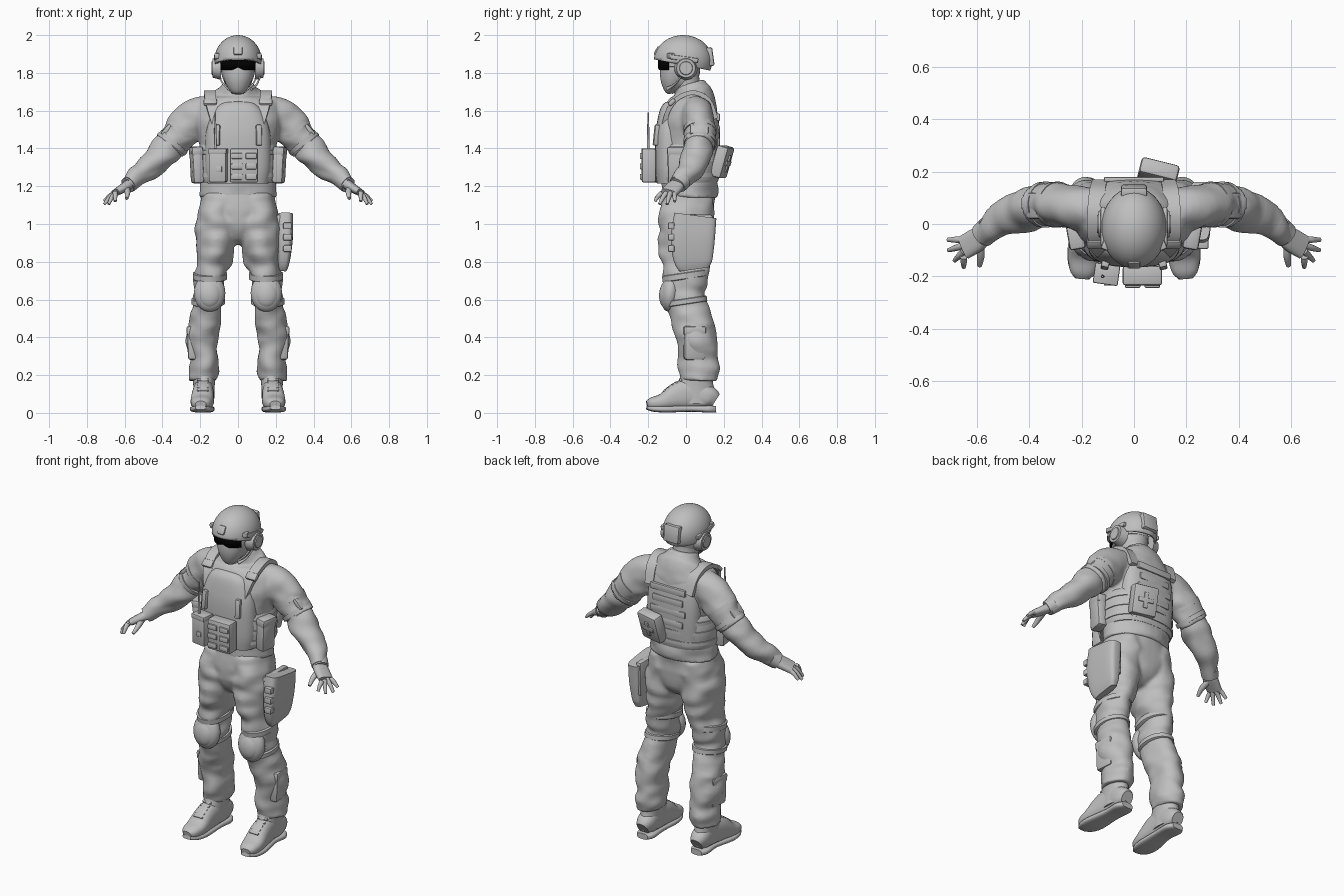
import bpy, bmesh, math
from mathutils import Vector, Matrix, Euler, noise

cube = bpy.data.objects.get("Cube")
if cube:
    bpy.data.objects.remove(cube)


def material(name, rgb):
    mat = bpy.data.materials.new(name)
    mat.use_nodes = True
    mat.diffuse_color = (*rgb, 1)
    mat.node_tree.nodes["Principled BSDF"].inputs["Base Color"].default_value = (*rgb, 1)
    return mat


GREY = material("uniform grey", (.52, .52, .52))
BLACK = material("visor black", (0, 0, 0))
X, Y, Z = Vector((1, 0, 0)), Vector((0, 1, 0)), Vector((0, 0, 1))


def finish(name, bm, mirror=False, mat=GREY, thickness=0):
    """Turn a bmesh into a smooth-shaded object, optionally mirrored in x."""
    bmesh.ops.recalc_face_normals(bm, faces=bm.faces)
    mesh = bpy.data.meshes.new(name)
    bm.to_mesh(mesh)
    bm.free()
    mesh.materials.append(mat)
    mesh.polygons.foreach_set("use_smooth", [True] * len(mesh.polygons))
    mesh.set_sharp_from_angle(angle=math.radians(40))
    obj = bpy.data.objects.new(name, mesh)
    bpy.context.collection.objects.link(obj)
    if thickness:
        obj.modifiers.new("Thickness", "SOLIDIFY").thickness = thickness
    if mirror:
        obj.modifiers.new("Mirror", "MIRROR").use_mirror_merge = False
    return obj


def fuse(*parts):
    """Join overlapping cloth parts, mirror them and blend them into one skin."""
    whole = parts[0]
    with bpy.context.temp_override(active_object=whole, object=whole, selected_objects=parts,
                                   selected_editable_objects=parts):
        bpy.ops.object.join()
    whole.modifiers.new("Mirror", "MIRROR").use_mirror_merge = False
    remesh = whole.modifiers.new("Fuse", "REMESH")
    remesh.mode, remesh.voxel_size, remesh.use_smooth_shade = "VOXEL", .01, True
    soften = whole.modifiers.new("Soften", "SMOOTH")
    soften.factor, soften.iterations = .5, 5


def placed(center, size, rot):
    turn = Euler([math.radians(a) for a in rot]).to_matrix().to_4x4()
    return Matrix.Translation(center) @ turn @ Matrix.Diagonal((*size, 1))


def box(name, center, size, rot=(0, 0, 0), bevel=.01, mirror=False):
    bm = bmesh.new()
    bmesh.ops.create_cube(bm, size=1, matrix=placed(center, size, rot))
    bmesh.ops.bevel(bm, geom=bm.edges[:], offset=bevel, segments=2, profile=.5, affect="EDGES")
    return finish(name, bm, mirror)


def blob(name, center, radii, rot=(0, 0, 0), mirror=False):
    bm = bmesh.new()
    bmesh.ops.create_uvsphere(bm, u_segments=28, v_segments=16, radius=1, matrix=placed(center, radii, rot))
    return finish(name, bm, mirror)


def disc(name, center, radius, depth):
    """Mirrored round part whose axis runs along x."""
    bm = bmesh.new()
    bmesh.ops.create_cone(bm, cap_ends=True, segments=24, radius1=radius, radius2=radius * .8,
                          depth=depth, matrix=placed(center, (1, 1, 1), (0, 90, 0)))
    return finish(name, bm, True)


def spline(a, b, c, d, t):
    return (b * 2 + (c - a) * t + (a * 2 - b * 5 + c * 4 - d) * t * t + (b * 3 - a - c * 3 + d) * t ** 3) / 2


def tube(name, stations, ref=Y, sides=32, steps=5, power=2, folds=0, mirror=False):
    """Loft smooth rings through stations of (x, y, z, radius, radius)."""
    pts = [Vector(s) for s in stations]
    pts = [pts[0]] + pts + [pts[-1]]
    path = [spline(*pts[i:i + 4], k / steps) for i in range(len(pts) - 3) for k in range(steps)] + [pts[-1]]
    bm, rings = bmesh.new(), []
    for i, p in enumerate(path):
        tangent = (path[min(i + 1, len(path) - 1)] - path[max(i - 1, 0)]).to_3d().normalized()
        side = tangent.cross(ref).normalized()
        up = side.cross(tangent)
        ring = []
        for k in range(sides):
            a = math.tau * (k + .5) / sides
            c, s = math.cos(a), math.sin(a)
            if sides == 4:
                c, s = math.copysign(1, c), math.copysign(1, s)
            else:
                c, s = [math.copysign(abs(v) ** (2 / power), v) for v in (c, s)]
            offset = side * c * p[3] + up * s * p[4]
            co = p.to_3d() + offset
            if folds:
                co += offset.normalized() * folds * noise.noise(Vector((co.x * 9, co.y * 9, co.z * 16)))
            ring.append(bm.verts.new(co))
        rings.append(ring)
    for lower, upper in zip(rings, rings[1:]):
        for k in range(sides):
            n = (k + 1) % sides
            bm.faces.new((lower[k], lower[n], upper[n], upper[k]))
    bm.faces.new(rings[0])
    bm.faces.new(rings[-1])
    return finish(name, bm, mirror)


def band(name, center, rx, ry, height, tilt=0, power=2, mirror=False):
    """Short strap wrapped round a limb; tilt leans its axis."""
    x, y, z = center
    h = height / 2
    rows = [(-h, .95), (-h * .8, 1), (h * .8, 1), (h, .95)]
    return tube(name, [(x, y - d * tilt, z + d, rx * k, ry * k) for d, k in rows],
                steps=1, power=power, mirror=mirror)


# Clothing
jacket = tube("jacket", [(0, .02, 1.14, .207, .143), (0, .02, 1.22, .2, .147), (0, .015, 1.35, .2, .15),
                         (0, .01, 1.45, .21, .155), (0, .02, 1.55, .23, .15), (0, .035, 1.63, .215, .13),
                         (0, .04, 1.68, .15, .105), (0, .03, 1.71, .1, .09), (0, .02, 1.745, .08, .08)], folds=.01)
sleeve = tube("upper_sleeve", [(.14, .05, 1.6, .09, .09), (.25, .07, 1.54, .1, .088), (.32, .075, 1.46, .09, .082),
                               (.365, .072, 1.41, .087, .082)], folds=.014)
fuse(jacket, sleeve)
seat = tube("trousers", [(0, .02, 1.2, .185, .135), (0, .01, 1.08, .2, .142), (0, .01, 1, .2, .14),
                         (0, .01, .93, .13, .11), (0, .01, .89, .06, .06)], folds=.01)
leg = tube("trouser_leg", [(.09, .015, 1.14, .1, .13), (.11, .005, 1.02, .112, .15), (.117, 0, .92, .107, .145),
                           (.13, 0, .8, .091, .13), (.148, 0, .72, .084, .115), (.154, -.01, .64, .082, .108),
                           (.163, .015, .54, .08, .104), (.18, .05, .42, .085, .11), (.18, .065, .3, .077, .107),
                           (.18, .07, .21, .078, .108), (.18, .07, .17, .07, .095)], folds=.02)
fuse(seat, leg)
tube("forearm_sleeves", [(.33, .07, 1.45, .07, .07), (.38, .065, 1.39, .08, .078), (.44, .045, 1.33, .075, .075),
                         (.52, .005, 1.26, .056, .062), (.58, -.04, 1.21, .042, .047)], folds=.016, mirror=True)
tube("sleeve_cuffs", [(.555, -.02, 1.23, .046, .05), (.585, -.045, 1.205, .042, .046)], mirror=True)
for i, x in enumerate((.29, .335)):
    z = 1.52 - i * .06
    tube(f"arm_strap_{i}", [(x, .074, z - .02, .096 - i * .004, .088), (x + .017, .074, z - .04, .094 - i * .004, .087)],
         mirror=True)
box("arm_patches", (.368, .07, 1.508), (.1, .1, .03), (0, 48, 0), mirror=True)

# Gloves
tube("palms", [(.57, -.035, 1.215, .028, .038), (.6, -.06, 1.195, .025, .046), (.65, -.09, 1.165, .019, .046)],
     power=2.5, mirror=True)
for i, (x, y, z) in enumerate([(.71, -.06, 1.12), (.708, -.1, 1.105), (.685, -.14, 1.105), (.65, -.165, 1.12)]):
    start = Vector((.65, -.06 - i * .022, 1.165))
    tip = Vector((x, y, z))
    middle = start.lerp(tip, .5) + Z * .006
    tube(f"finger_{i}", [(*start, .014, .014), (*middle, .012, .012), (*tip, .008, .008)], sides=12, mirror=True)
tube("thumbs", [(.59, -.07, 1.19, .018, .018), (.585, -.12, 1.165, .015, .015), (.59, -.16, 1.135, .009, .009)],
     ref=X, sides=12, mirror=True)

# Boots
tube("boot_shafts", [(.18, .06, .24, .062, .085), (.18, .055, .18, .06, .088), (.18, .05, .13, .056, .1),
                     (.18, .05, .05, .054, .1)], mirror=True)
tube("boot_feet", [(.18, .157, .065, .035, .04), (.18, .12, .085, .053, .06), (.18, .04, .1, .054, .08),
                   (.185, -.04, .09, .058, .075), (.19, -.12, .06, .061, .045), (.195, -.18, .05, .05, .032),
                   (.197, -.207, .045, .028, .018)], ref=Z, power=2.4, mirror=True)
tube("boot_soles", [(.18, .16, .02, .035, .017), (.18, .12, .02, .055, .019), (.18, .03, .023, .052, .017),
                    (.19, -.1, .02, .064, .018), (.195, -.17, .022, .053, .016), (.198, -.208, .028, .028, .01)],
     ref=Z, power=3, mirror=True)
for i in range(5):
    box(f"boot_lace_{i}", (.186, -.028 - i * .021, .174 - i * .014), (.06, .014, .014), (35, 0, 0), .004, True)

# Knee pads, calf pockets and thigh holster
blob("knee_pads", (.15, -.083, .635), (.083, .052, .1), (-6, 0, 0), True)
blob("knee_caps", (.15, -.1, .63), (.064, .042, .076), (-6, 0, 0), True)
band("upper_knee_straps", (.148, -.005, .725), .091, .122, .035, .15, mirror=True)
band("lower_knee_straps", (.158, 0, .59), .089, .113, .03, .15, mirror=True)
box("calf_pockets", (.236, .045, .37), (.055, .115, .18), (0, 2, 6), .016, True)
box("calf_pocket_flaps", (.24, .045, .435), (.055, .12, .05), (0, 2, 6), .012, True)
tube("thigh_holster", [(.25, .05, 1.045, .042, .112), (.25, .038, .95, .042, .117), (.247, .035, .87, .038, .113),
                       (.242, .04, .8, .031, .1), (.238, .045, .762, .022, .08)], power=4)
box("holster_back_panel", (.222, .04, .95), (.035, .2, .2))
for i in range(3):
    box(f"holster_loop_{i}", (.262, -.078, .87 + i * .06), (.045, .035, .035), bevel=.006)

# Plate carrier
band("cummerbund", (0, .012, 1.32), .21, .163, .2, power=2.4)
for i in range(3):
    band(f"webbing_row_{i}", (0, .012, 1.26 + i * .06), .214, .167, .025, power=2.4)
tube("front_plate", [(0, -.07, 1.215, .16, .085), (0, -.07, 1.3, .175, .093), (0, -.07, 1.45, .173, .094),
                     (0, -.06, 1.53, .16, .094), (0, -.055, 1.585, .138, .087), (0, -.05, 1.612, .115, .076),
                     (0, -.045, 1.625, .09, .055)], power=2.8)
tube("back_plate", [(0, .09, 1.24, .16, .08), (0, .09, 1.42, .17, .09), (0, .09, 1.55, .16, .083),
                    (0, .08, 1.64, .13, .07)], power=3)
for i in range(4):
    box(f"back_band_{i}", (0, .17, 1.37 + i * .065), (.2 + i % 2 * .03, .02, .04), bevel=.006)
tube("shoulder_straps", [(.115, -.115, 1.53, .012, .024), (.135, -.09, 1.61, .012, .028), (.148, -.035, 1.672, .012, .03),
                         (.148, .045, 1.695, .012, .03), (.14, .12, 1.655, .012, .03), (.13, .158, 1.56, .012, .028)],
     ref=X, sides=4, mirror=True)
box("strap_buckles", (.147, -.075, 1.645), (.07, .025, .045), (-45, 0, 0), mirror=True)

# Pouches
box("radio_pouch", (-.105, -.19, 1.31), (.092, .075, .18), (0, 0, -8))
box("radio_flap", (-.105, -.192, 1.385), (.096, .078, .03), (0, 0, -8), .006)
box("radio_button", (-.1, -.228, 1.29), (.03, .015, .03), bevel=.004)
tube("radio_antenna", [(-.12, -.2, 1.38, .007, .007), (-.12, -.2, 1.48, .006, .006), (-.12, -.2, 1.59, .004, .004)], sides=10)
box("front_pouch", (.032, -.197, 1.31), (.15, .075, .18))
for i in range(3):
    for j in range(2):
        box(f"front_pouch_tab_{i}_{j}", (-.005 + j * .075, -.234, 1.25 + i * .055), (.06, .02, .032), bevel=.006)
box("chest_clips", (.11, -.155, 1.47), (.03, .03, .11), (-6, 0, 12), .006, True)
box("side_pouches", (.218, -.045, 1.31), (.06, .1, .19), (0, 3, -10), .016, True)
box("side_pouch_flaps", (.222, -.045, 1.385), (.062, .105, .05), (0, 3, -10), .012, True)
box("medical_pouch", (.092, .19, 1.33), (.15, .065, .17), (-16, 0, -14), .014)
for name, size in (("upright", (.025, .012, .09)), ("bar", (.09, .012, .025))):
    box("medical_cross_" + name, (.1, .222, 1.32), size, (-16, 0, -14), .002)

# Head and mask
tube("neck", [(0, .03, 1.66, .075, .075), (0, 0, 1.74, .07, .075), (0, -.015, 1.82, .08, .085)])
blob("head", (0, -.03, 1.82), (.09, .105, .115))
tube("face_mask", [(0, -.065, 1.695, .03, .025), (0, -.07, 1.715, .05, .048), (0, -.068, 1.76, .072, .068),
                   (0, -.06, 1.81, .085, .078), (0, -.05, 1.83, .085, .08)])

# Visor strip, notched over the nose
bm = bmesh.new()
rows = []
for i in range(25):
    a = math.radians(-58 + i * 116 / 24)
    notch = .014 * max(0, 1 - abs(a) * 3)
    x, y = .108 * math.sin(a), -.04 - .108 * math.cos(a)
    rows.append([bm.verts.new((x, y, z)) for z in (1.815 + notch, 1.868)])
for a, b in zip(rows, rows[1:]):
    bm.faces.new((a[0], b[0], b[1], a[1]))
finish("visor", bm, mat=BLACK, thickness=.012)
band("visor_strap", (0, -.03, 1.845), .097, .104, .03)

# Helmet shell cut along a rim that drops toward the back
bm = bmesh.new()
bmesh.ops.create_uvsphere(bm, u_segments=40, v_segments=24, radius=1,
                          matrix=placed((0, -.015, 1.865), (.125, .155, .135), (0, 0, 0)))
bmesh.ops.bisect_plane(bm, geom=bm.verts[:] + bm.edges[:] + bm.faces[:], plane_co=(0, -.17, 1.872),
                       plane_no=(0, .2, 1), clear_inner=True)
finish("helmet_shell", bm, thickness=.014)

# Helmet fittings and headset
box("helmet_shroud", (0, -.15, 1.915), (.045, .025, .05), (-28, 0, 0), .006)
box("helmet_rails", (.118, -.01, 1.875), (.018, .15, .025), (-8, 0, 0), .006, True)
box("helmet_lamps", (.105, -.075, 1.89), (.03, .05, .03), (0, 0, 22), .008, True)
box("helmet_counterweight", (0, .125, 1.885), (.1, .04, .1), (8, 0, 0))
disc("ear_cups", (.113, 0, 1.825), .062, .045)
disc("ear_cup_caps", (.131, 0, 1.825), .042, .02)
tube("chin_straps", [(.1, .02, 1.82, .004, .012), (.085, -.03, 1.75, .004, .012), (.03, -.08, 1.695, .004, .012)],
     sides=4, mirror=True)
tube("microphone_boom", [(.12, -.02, 1.79, .005, .005), (.1, -.06, 1.74, .005, .005), (.07, -.1, 1.715, .01, .01)],
     sides=10)
